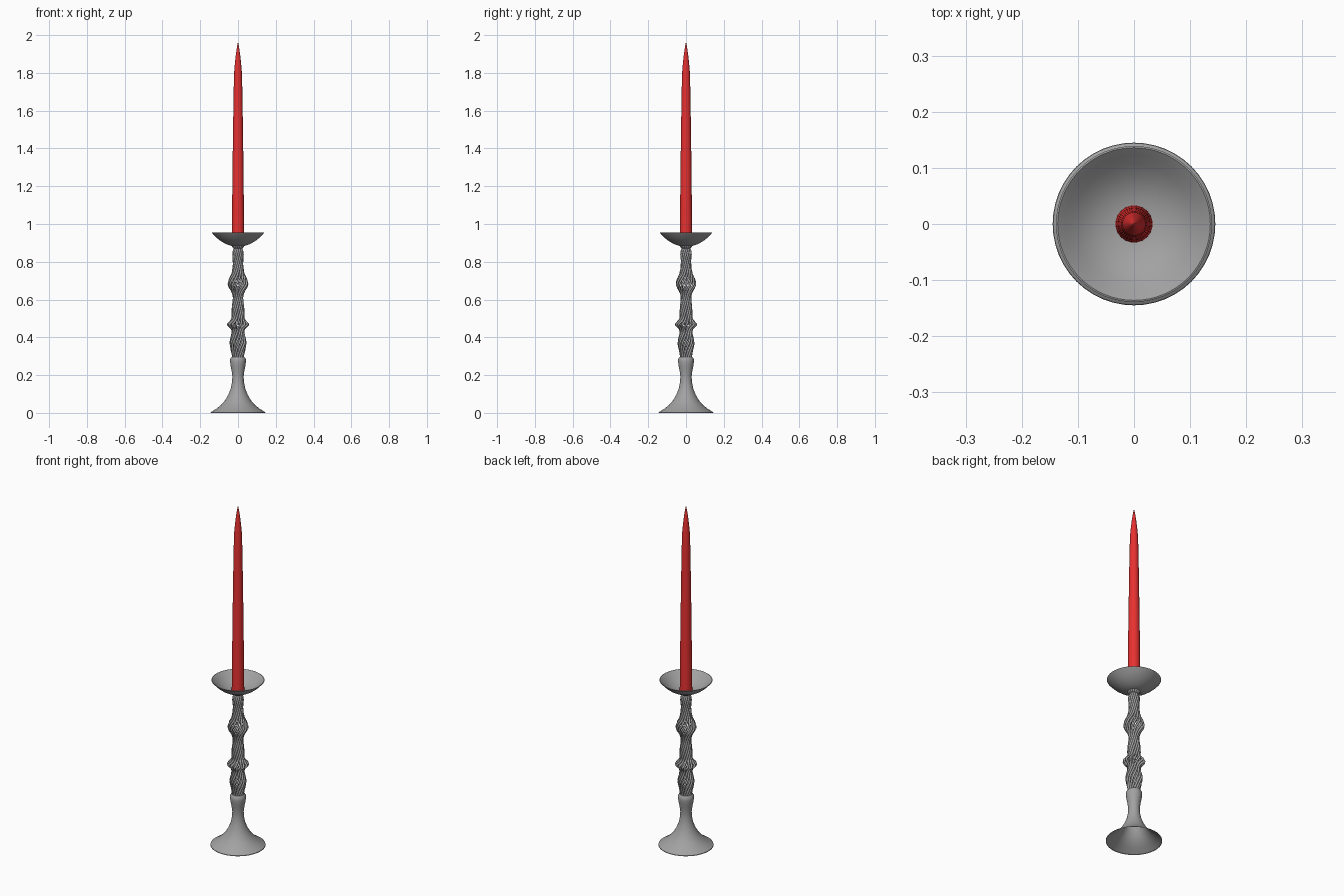
import bpy
from math import sin, cos, pi

if "Cube" in bpy.data.objects:
    bpy.data.objects.remove(bpy.data.objects["Cube"])


def mesh_object(name, verts, faces, angle=0.6):
    me = bpy.data.meshes.new(name)
    me.from_pydata(verts, [], faces)
    ob = bpy.data.objects.new(name, me)
    bpy.context.collection.objects.link(ob)
    bpy.ops.object.select_all(action='DESELECT')
    ob.select_set(True)
    bpy.context.view_layer.objects.active = ob
    bpy.ops.object.shade_smooth_by_angle(angle=angle)
    return ob


def lathe(name, profile, mat, sides=48, cap=True):
    """Spin a list of (radius, z) points around the z axis."""
    verts = [(r * cos(2 * pi * i / sides), r * sin(2 * pi * i / sides), z)
             for r, z in profile for i in range(sides)]
    faces = []
    for k in range(len(profile) - 1):
        for i in range(sides):
            j = (i + 1) % sides
            faces.append((k * sides + i, k * sides + j,
                          (k + 1) * sides + j, (k + 1) * sides + i))
    if cap:
        last = (len(profile) - 1) * sides
        faces.append(tuple(range(last, last + sides)))
    ob = mesh_object(name, verts, faces)
    ob.data.materials.append(mat)
    return ob


def material(name, rgb):
    mat = bpy.data.materials.new(name)
    mat.diffuse_color = (*rgb, 1)
    mat.use_nodes = True
    mat.node_tree.nodes["Principled BSDF"].inputs["Base Color"].default_value = mat.diffuse_color
    return mat


metal = material("dark_metal", (.36, .36, .36))
wax = material("red_wax", (.8, .03, .03))

# Flared foot, hollow underneath
lathe("base", [(.145, 0), (.144, .003), (.115, .022), (.09, .042), (.068, .067),
               (.051, .097), (.038, .13), (.031, .165), (.03, .195), (.034, .225),
               (.039, .25), (.042, .272), (.041, .287), (.034, .297)], metal)

# Twisted stem: a bundle of strands that swells and narrows
stem = [(.026, .29), (.028, .31), (.035, .345), (.039, .37), (.035, .395),
        (.029, .425), (.034, .448), (.053, .467), (.043, .480), (.029, .50),
        (.029, .53), (.026, .57), (.022, .61), (.029, .64), (.043, .665),
        (.049, .682), (.042, .71), (.030, .735), (.023, .775), (.022, .81),
        (.025, .84), (.021, .862), (.014, .871), (.027, .882), (.022, .892)]
STRANDS, THICK, TURN = 14, .006, 2 * pi


def smooth_path(points, steps=3):
    """Catmull-Rom resampling of the stem outline."""
    out = []
    for i in range(len(points) - 1):
        p = [points[max(0, min(len(points) - 1, i + d))] for d in (-1, 0, 1, 2)]
        for s in range(steps):
            t = s / steps
            out.append(tuple(.5 * (2 * b + (c - a) * t + (2 * a - 5 * b + 4 * c - d) * t * t
                                   + (3 * b - a - 3 * c + d) * t ** 3)
                             for a, b, c, d in zip(*p)))
    return out + [points[-1]]


curve = bpy.data.curves.new("twisted_stem", 'CURVE')
curve.dimensions = '3D'
curve.bevel_depth = THICK
curve.bevel_resolution = 2
curve.use_fill_caps = True
curve.materials.append(metal)
path = smooth_path(stem)
for n in range(STRANDS):
    sp = curve.splines.new('POLY')
    sp.points.add(len(path) - 1)
    for pt, (r, z) in zip(sp.points, path):
        a = 2 * pi * n / STRANDS + TURN * (z - .29) / .6
        pt.co = (r * cos(a), r * sin(a), z, 1)
    sp.use_smooth = True
stem_ob = bpy.data.objects.new("twisted_stem", curve)
bpy.context.collection.objects.link(stem_ob)

# Drip dish with a thin rim
lathe("drip_dish", [(.0005, .882), (.035, .884), (.062, .893), (.089, .908), (.112, .926),
                    (.129, .943), (.139, .954), (.136, .955), (.123, .944),
                    (.106, .928), (.084, .912), (.058, .899), (.03, .893), (.0005, .892)],
      metal, 64)

# Tapered candle
lathe("candle", [(.0005, .89), (.033, .89), (.0325, .95), (.031, 1.1), (.029, 1.3),
                 (.0262, 1.5), (.0232, 1.7), (.0208, 1.8), (.0165, 1.85),
                 (.011, 1.9), (.005, 1.94), (.0015, 1.957)], wax, 40)

# Wick: a thin flat strip facing the front
w, t = .0013, .0004
wick = mesh_object("wick",
                   [(x, y, z) for z in (1.95, 2.0)
                    for x, y in ((-w, -t), (w, -t), (w, t), (-w, t))],
                   [(0, 1, 5, 4), (1, 2, 6, 5), (2, 3, 7, 6), (3, 0, 4, 7), (4, 5, 6, 7)])
wick.data.materials.append(metal)
